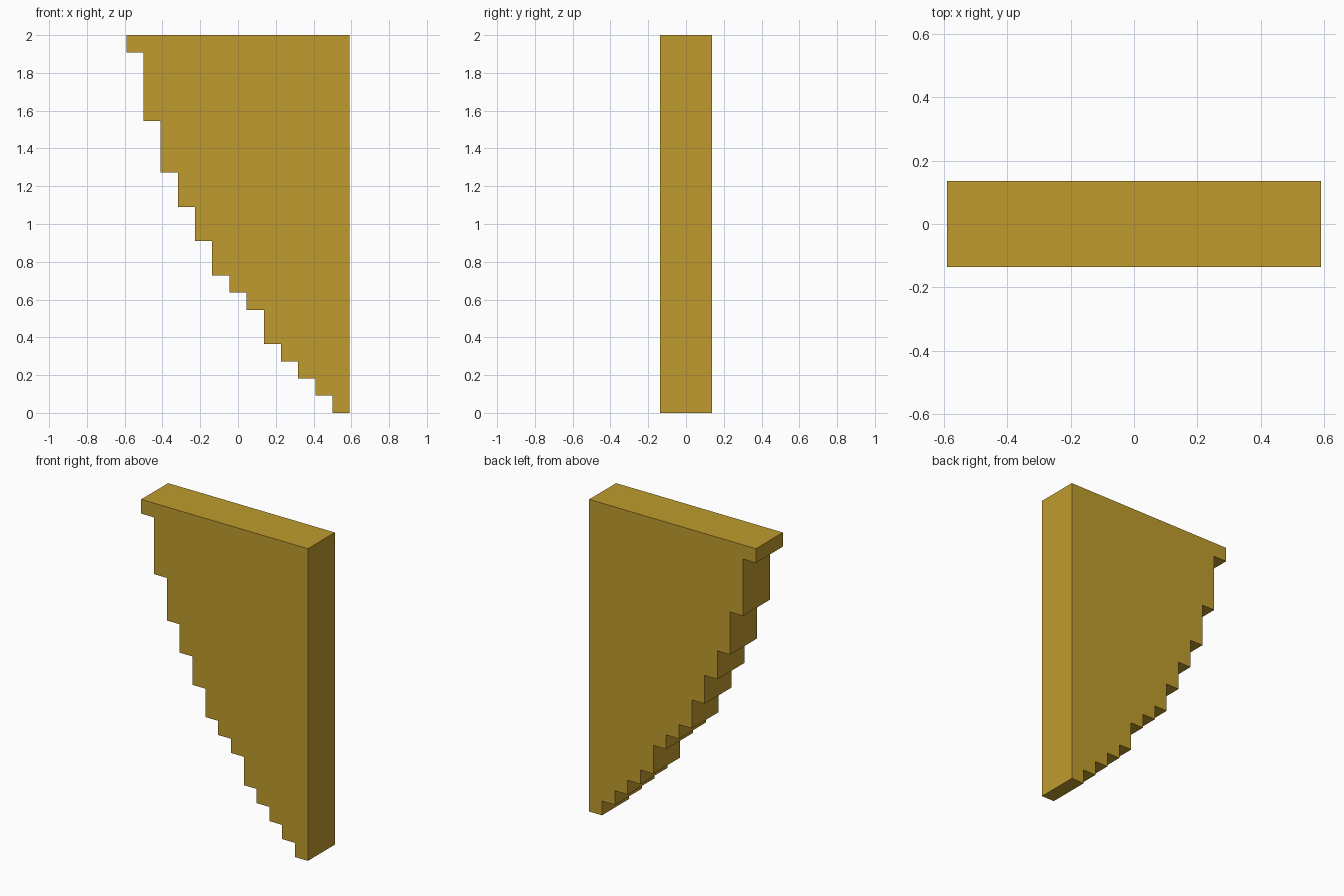
import bpy
import bmesh

cube = bpy.data.objects.get("Cube")
if cube:
    bpy.data.objects.remove(cube, do_unlink=True)

# Grid step: the bracket is 22 steps tall, 13 wide and 3 deep
STEP = 2 / 22
WIDTH, HEIGHT, DEPTH = 13, 22, 3
# Underside height of each column, left to right, in steps
UNDERSIDE = [21, 17, 14, 12, 10, 8, 7, 6, 4, 3, 2, 1, 0]

# Ochre material
ochre = bpy.data.materials.new("ochre")
ochre.use_nodes = True
colour = (0.52, 0.33, 0.027, 1)
ochre.diffuse_color = colour
ochre.node_tree.nodes["Principled BSDF"].inputs["Base Color"].default_value = colour

# Stepped outline: along the underside, then up and across the top
outline = [(0, HEIGHT)]
for column, low in enumerate(UNDERSIDE):
    outline += [(column, low), (column + 1, low)]
outline.append((WIDTH, HEIGHT))

# Extrude the outline from front to back
bm = bmesh.new()
verts = [bm.verts.new(((x - WIDTH / 2) * STEP, -DEPTH / 2 * STEP, z * STEP))
         for x, z in outline]
front = bm.faces.new(verts)
result = bmesh.ops.extrude_face_region(bm, geom=[front], use_keep_orig=True)
back = [v for v in result["geom"] if isinstance(v, bmesh.types.BMVert)]
bmesh.ops.translate(bm, vec=(0, DEPTH * STEP, 0), verts=back)
bmesh.ops.recalc_face_normals(bm, faces=bm.faces)

mesh = bpy.data.meshes.new("stepped_bracket")
bm.to_mesh(mesh)
bm.free()
mesh.materials.append(ochre)
bracket = bpy.data.objects.new("stepped_bracket", mesh)
bpy.context.scene.collection.objects.link(bracket)
